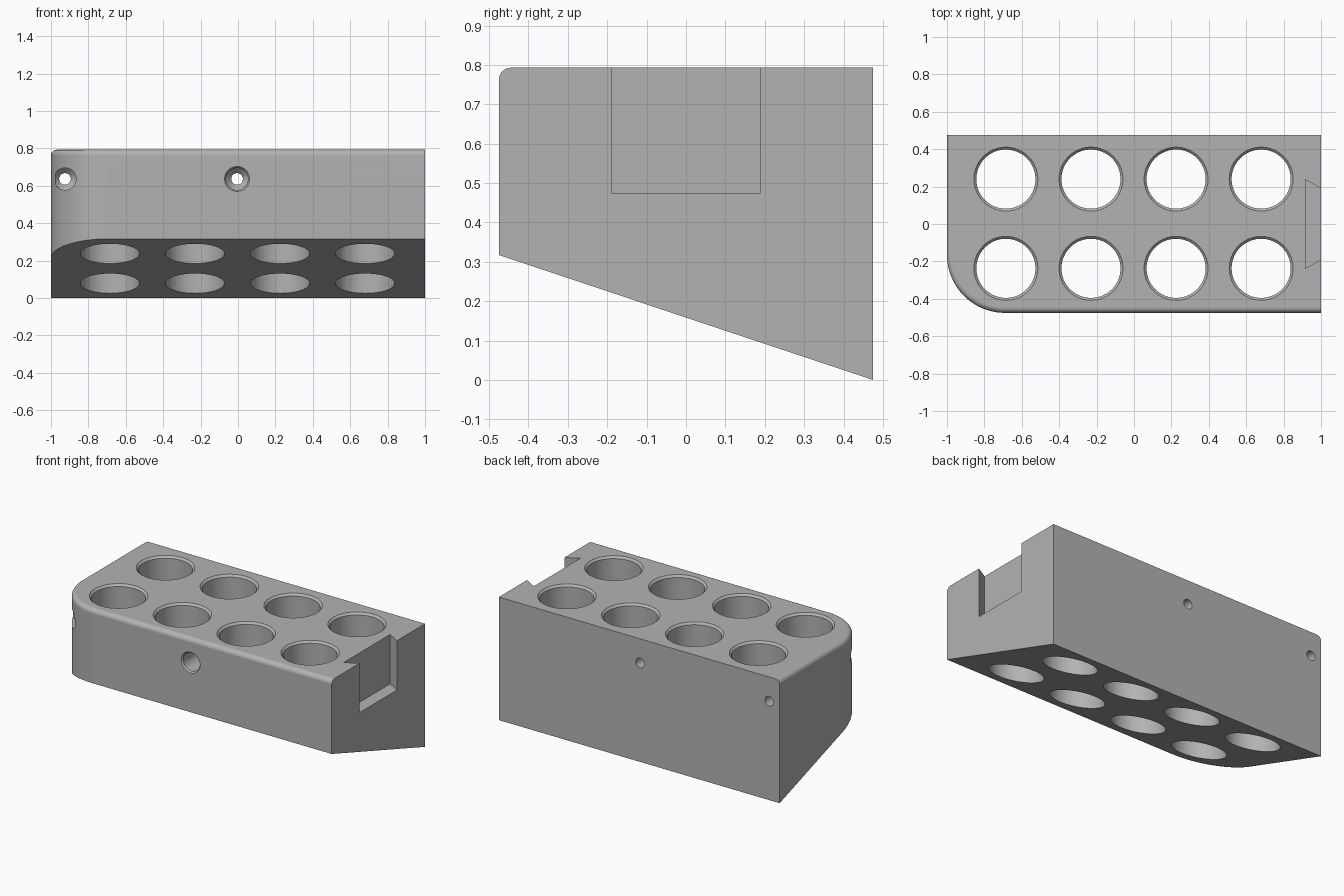
import bpy, bmesh, math
from mathutils import Matrix, Vector

if "Cube" in bpy.data.objects:
    bpy.data.objects.remove(bpy.data.objects["Cube"], do_unlink=True)

HX, HY, TOP = 1.0, 0.475, 0.793      # half width, half depth, height
CORNER, FILLET = 0.31, 0.03          # plan corner radius, top edge radius
FRONT_BOTTOM = 0.317                 # underside height at the front

grey = bpy.data.materials.new("plain grey")
grey.use_nodes = True
grey.diffuse_color = (0.45, 0.45, 0.45, 1)
grey.node_tree.nodes["Principled BSDF"].inputs["Base Color"].default_value = (0.45, 0.45, 0.45, 1)


def make_object(name, bm):
    bmesh.ops.recalc_face_normals(bm, faces=bm.faces)
    mesh = bpy.data.meshes.new(name)
    bm.to_mesh(mesh)
    bm.free()
    obj = bpy.data.objects.new(name, mesh)
    bpy.context.collection.objects.link(obj)
    mesh.materials.append(grey)
    return obj


def loft(bm, rings):
    """Closed solid through a stack of matching vertex rings."""
    loops = [[bm.verts.new(p) for p in ring] for ring in rings]
    n = len(loops[0])
    for a, b in zip(loops, loops[1:]):
        for i in range(n):
            j = (i + 1) % n
            bm.faces.new((a[i], a[j], b[j], b[i]))
    bm.faces.new(loops[0])
    bm.faces.new(loops[-1])


def turned(bm, profile, matrix, sides):
    """Solid of revolution from (radius, height) pairs."""
    angles = [math.tau * i / sides for i in range(sides)]
    loft(bm, [[matrix @ Vector((r * math.cos(a), r * math.sin(a), h)) for a in angles]
              for r, h in profile])


def outline(inset):
    """Plan shape, inset on the front, the rounded corner and one side."""
    r = CORNER - inset
    pts = [(HX, -HY + inset), (HX, HY), (-HX + inset, HY)]
    for i in range(33):
        a = math.pi + math.pi / 2 * i / 32
        pts.append((-HX + CORNER + r * math.cos(a), -HY + CORNER + r * math.sin(a)))
    return pts


# Body with sloping underside and rounded top edge
bm = bmesh.new()
rings = [[(x, y, FRONT_BOTTOM * (HY - y) / (2 * HY)) for x, y in outline(0)]]
for i in range(9):
    a = math.pi / 2 * i / 8
    inset = FILLET * (1 - math.cos(a))
    rings.append([(x, y, TOP - FILLET + FILLET * math.sin(a)) for x, y in outline(inset)])
loft(bm, rings)
body = make_object("rack_body", bm)

# Tube holes with chamfered rims
bm = bmesh.new()
for col in range(4):
    for y in (-0.237, 0.24):
        turned(bm, [(0.158, -0.1), (0.158, TOP - 0.013), (0.171, TOP), (0.171, TOP + 0.1)],
               Matrix.Translation((-0.685 + 0.455 * col, y, 0)), 64)
tube_cutter = make_object("tube_hole_cutter", bm)

# Screw holes from front to back, with wide conical seats
bm = bmesh.new()
to_back = Matrix.Rotation(-math.pi / 2, 4, "X")
for x in (-0.925, -0.005):
    turned(bm, [(0.067, -HY - 0.1), (0.067, -HY), (0.059, -HY + 0.01), (0.059, -0.29),
                (0.031, -0.26), (0.031, HY + 0.1)],
           Matrix.Translation((x, 0, 0.637)) @ to_back, 40)
screw_cutter = make_object("screw_hole_cutter", bm)

# Dovetail slot in the side, open at the top
bm = bmesh.new()
slot = [(0.918, -0.237), (1.1, -0.132), (1.1, 0.132), (0.918, 0.237)]
loft(bm, [[(x, y, z) for x, y in slot] for z in (0.475, TOP + 0.1)])
slot_cutter = make_object("dovetail_cutter", bm)

# Cut the body
for cutter in (tube_cutter, screw_cutter, slot_cutter):
    cutter.hide_render = True
    cutter.hide_viewport = True
    mod = body.modifiers.new(cutter.name, "BOOLEAN")
    mod.operation = "DIFFERENCE"
    mod.solver = "EXACT"
    mod.object = cutter

# Bake the cuts, remove the helpers, then smooth the curved walls
bpy.context.view_layer.update()
graph = bpy.context.evaluated_depsgraph_get()
cut_mesh = bpy.data.meshes.new_from_object(body.evaluated_get(graph))
body.modifiers.clear()
body.data = cut_mesh
cut_mesh.name = "rack_body"
for cutter in (tube_cutter, screw_cutter, slot_cutter):
    bpy.data.objects.remove(cutter, do_unlink=True)

bpy.ops.object.select_all(action="DESELECT")
body.select_set(True)
bpy.context.view_layer.objects.active = body
bpy.ops.object.shade_smooth_by_angle(angle=math.radians(30))
weighted = body.modifiers.new("weighted_normals", "WEIGHTED_NORMAL")
weighted.keep_sharp = True
